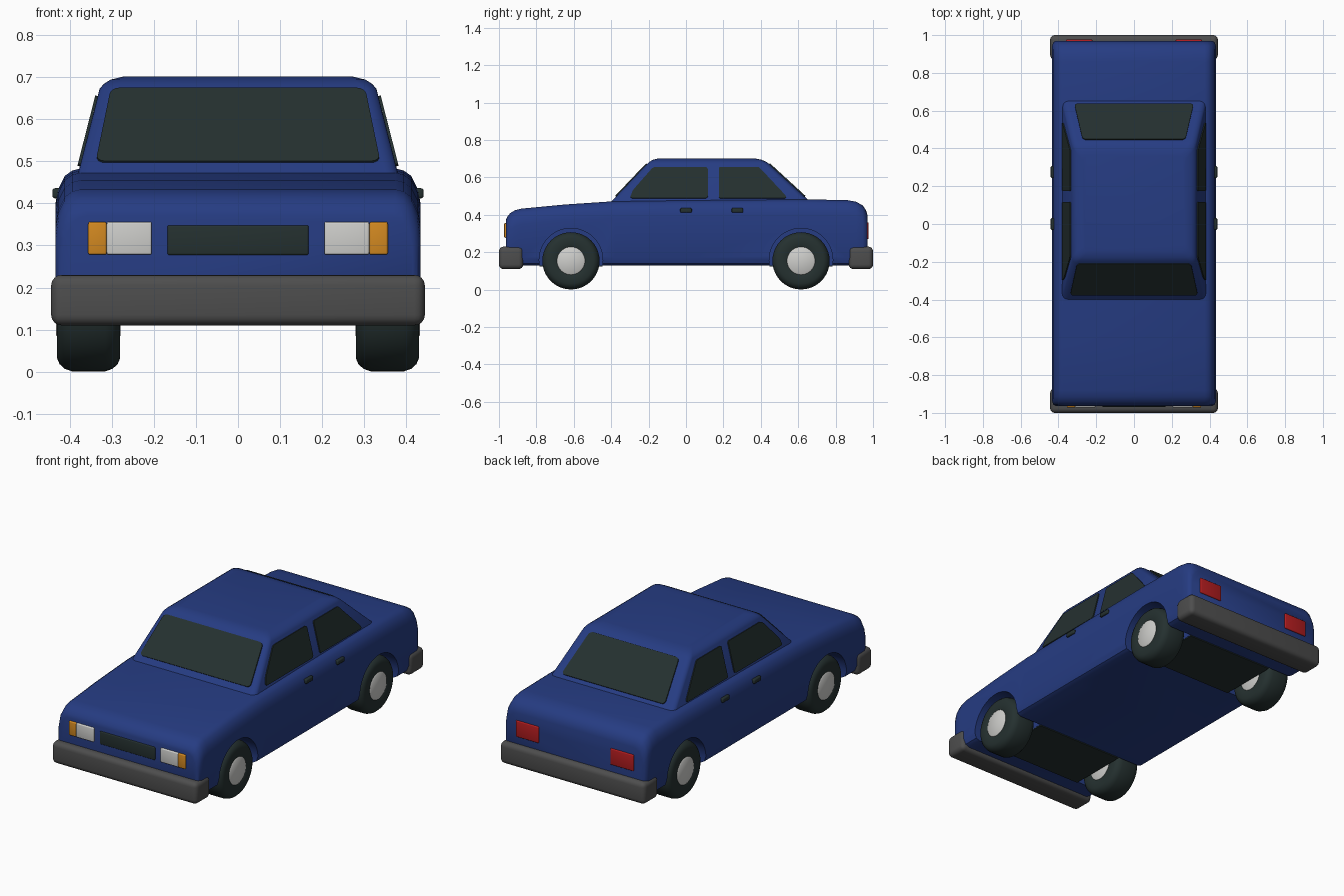
import bpy, bmesh, math
from mathutils import Vector

if "Cube" in bpy.data.objects:
    bpy.data.objects.remove(bpy.data.objects["Cube"])


def material(name, rgb):
    m = bpy.data.materials.new(name)
    m.diffuse_color = (*rgb, 1)
    m.use_nodes = True
    m.node_tree.nodes["Principled BSDF"].inputs["Base Color"].default_value = m.diffuse_color
    return m


BLUE = material("blue paint", (0.019, 0.045, 0.225))
DARK = material("dark glass and rubber", (0.018, 0.030, 0.029))
GREY = material("bumper grey", (0.075, 0.075, 0.075))
WHITE = material("light white", (0.62, 0.62, 0.60))
AMBER = material("amber", (0.65, 0.25, 0.015))
RED = material("red", (0.45, 0.012, 0.014))


def finish(bm, name, mat, angle=40):
    bmesh.ops.recalc_face_normals(bm, faces=bm.faces)
    mesh = bpy.data.meshes.new(name)
    bm.to_mesh(mesh)
    bm.free()
    mesh.materials.append(mat)
    ob = bpy.data.objects.new(name, mesh)
    bpy.context.collection.objects.link(ob)
    smooth(ob, angle)
    return ob


def smooth(ob, angle):
    bpy.ops.object.select_all(action='DESELECT')
    ob.select_set(True)
    bpy.context.view_layer.objects.active = ob
    bpy.ops.object.shade_smooth_by_angle(angle=math.radians(angle))


def loft(name, rings, mat, angle=40):
    """Skin equal-length closed rings and cap both ends."""
    bm = bmesh.new()
    vs = [[bm.verts.new(p) for p in ring] for ring in rings]
    n = len(rings[0])
    for a, b in zip(vs, vs[1:]):
        for i in range(n):
            j = (i + 1) % n
            bm.faces.new((a[i], a[j], b[j], b[i]))
    bm.faces.new(vs[0])
    bm.faces.new(vs[-1])
    return finish(bm, name, mat, angle)


def lathe(name, profile, cy, cz, side, mat, n=40):
    """Turn (x, radius) points about an axis parallel to x."""
    turn = [2 * math.pi * i / n for i in range(n)]
    return loft(name, [[(side * x, cy + r * math.cos(t), cz + r * math.sin(t))
                        for t in turn] for x, r in profile], mat)


def box(name, lo, hi, mat, bevel=0.0, seg=3):
    bm = bmesh.new()
    bmesh.ops.create_cube(bm, size=1)
    for v in bm.verts:
        v.co = [(a + b) / 2 + c * (b - a) for a, b, c in zip(lo, hi, v.co)]
    if bevel:
        bmesh.ops.bevel(bm, geom=bm.edges[:], offset=bevel, segments=seg,
                        profile=0.5, affect='EDGES')
    return finish(bm, name, mat)


def pane(name, pts, out, mat, corner=0.02, thick=0.006):
    """Thin plate with rounded corners lying on a body surface."""
    bm = bmesh.new()
    bm.faces.new([bm.verts.new(p) for p in pts])
    bmesh.ops.bevel(bm, geom=bm.verts[:], offset=corner, segments=4,
                    profile=0.5, affect='VERTICES')
    face = bm.faces[:][0]
    face.normal_update()
    normal = face.normal.copy()
    if normal.dot(Vector(out)) < 0:
        normal.negate()
    ext = bmesh.ops.extrude_face_region(bm, geom=[face], use_keep_orig=True)
    for v in ext['geom']:
        if isinstance(v, bmesh.types.BMVert):
            v.co += normal * thick
    return finish(bm, name, mat, 30)


# Lower body: cross-sections along y (y, half width, top height)
def section(y, w, zt):
    half = [(w - 0.03, 0.13), (w - 0.01, 0.14), (w, 0.17), (w, zt - 0.085),
            (w - 0.006, zt - 0.05), (w - 0.022, zt - 0.018),
            (w - 0.04, zt - 0.005), (w - 0.06, zt)]
    return [(x, y, z) for x, z in half] + [(-x, y, z) for x, z in reversed(half)]


stations = [(-0.963, 0.415, 0.372), (-0.957, 0.427, 0.388), (-0.94, 0.433, 0.409),
            (-0.915, 0.434, 0.424), (-0.88, 0.434, 0.433), (-0.65, 0.434, 0.455),
            (-0.38, 0.434, 0.473), (0.0, 0.434, 0.478), (0.60, 0.434, 0.483),
            (0.86, 0.434, 0.479), (0.91, 0.434, 0.470), (0.945, 0.433, 0.450),
            (0.962, 0.427, 0.425), (0.970, 0.415, 0.40)]
body = loft("body", [section(*s) for s in stations], BLUE)

# Wheel arches cut out of the body
AXLES = {"front": -0.615, "rear": 0.615}
SIDES = {"right": 1, "left": -1}
for y in AXLES.values():
    for s in SIDES.values():
        cutter = lathe("arch_cutter", [(0.268, 0.17), (0.6, 0.17)], y, 0.158, s, BLUE, 48)
        cutter.hide_render = True
        mod = body.modifiers.new("arch", 'BOOLEAN')
        mod.operation, mod.solver, mod.object = 'DIFFERENCE', 'EXACT', cutter
        bpy.context.view_layer.objects.active = body
        bpy.ops.object.modifier_apply(modifier=mod.name)
        bpy.data.objects.remove(cutter)
smooth(body, 40)


# Cabin: rounded rectangles stacked in z
def rounded(z, y0, y1, w, r, n=5):
    ring = []
    for cx, cy, a in ((w - r, y1 - r, 0), (r - w, y1 - r, 90),
                      (r - w, y0 + r, 180), (w - r, y0 + r, 270)):
        for i in range(n + 1):
            t = math.radians(a + 90 * i / n)
            ring.append((cx + r * math.cos(t), cy + r * math.sin(t), z))
    return ring


loft("cabin", [rounded(0.46, -0.41, 0.675, 0.383, 0.03),
               rounded(0.672, -0.208, 0.444, 0.329, 0.03),
               rounded(0.684, -0.195, 0.428, 0.319, 0.03),
               rounded(0.694, -0.178, 0.405, 0.303, 0.03),
               rounded(0.702, -0.145, 0.365, 0.27, 0.03)], BLUE)


# Windscreen and rear window
def front_y(z):
    return -0.41 + (z - 0.46) * 0.953


def back_y(z):
    return 0.675 - (z - 0.46) * 1.09


for name, fy, wb, wt, out in (("windscreen", front_y, 0.338, 0.302, (0, -1, 1)),
                              ("rear_window", back_y, 0.316, 0.272, (0, 1, 1))):
    pane(name, [(-wb, fy(0.497), 0.497), (wb, fy(0.497), 0.497),
                (wt, fy(0.671), 0.671), (-wt, fy(0.671), 0.671)], out, DARK)

# Side windows and door handles
windows = {"front": [(-0.30, 0.488), (0.117, 0.488), (0.117, 0.655), (-0.175, 0.655), (-0.285, 0.53)],
           "rear": [(0.176, 0.488), (0.535, 0.488), (0.535, 0.50), (0.39, 0.655), (0.176, 0.655)]}
for side, s in SIDES.items():
    for end, pts in windows.items():
        pane(f"{side}_{end}_window", [(s * (0.383 - (z - 0.46) * 0.2547), y, z) for y, z in pts],
             (s, 0, 0), DARK, 0.014 if end == "front" else 0.008)
    for end, y in (("front", 0.0), ("rear", 0.275)):
        xs = sorted((s * 0.42, s * 0.441))
        box(f"{side}_{end}_handle", (xs[0], y - 0.031, 0.412), (xs[1], y + 0.031, 0.436), DARK, 0.006)

# Wheels
tyre = [(0.29, 0.06), (0.28, 0.08), (0.28, 0.122), (0.286, 0.136), (0.298, 0.147), (0.315, 0.153),
        (0.395, 0.153), (0.412, 0.147), (0.424, 0.136), (0.43, 0.122), (0.43, 0.08), (0.42, 0.06)]
hub = [(0.279, 0.068), (0.283, 0.075), (0.427, 0.075), (0.432, 0.068)]
for end, y in AXLES.items():
    for side, s in SIDES.items():
        lathe(f"{end}_{side}_tyre", tyre, y, 0.154, s, DARK)
        lathe(f"{end}_{side}_hub", hub, y, 0.154, s, WHITE)
    # Dark underside panel between the wheels
    box(f"{end}_underside", (-0.267, y - 0.168, 0.124), (0.267, y + 0.168, 0.14), DARK)

# Bumpers
box("front_bumper", (-0.444, -1.0, 0.11), (0.444, -0.87, 0.23), GREY, 0.025, 4)
box("rear_bumper", (-0.444, 0.87, 0.11), (0.444, 1.0, 0.23), GREY, 0.025, 4)

# Grille and lights
box("grille", (-0.168, -0.969, 0.277), (0.168, -0.95, 0.348), DARK, 0.005)
for side, s in SIDES.items():
    for name, x0, x1, y0, y1, z0, z1, mat in (
            ("headlight", 0.205, 0.312, -0.972, -0.95, 0.278, 0.356, WHITE),
            ("indicator", 0.312, 0.356, -0.972, -0.95, 0.278, 0.356, AMBER),
            ("tail_light", 0.22, 0.36, 0.95, 0.977, 0.27, 0.36, RED)):
        xs = sorted((s * x0, s * x1))
        box(f"{side}_{name}", (xs[0], y0, z0), (xs[1], y1, z1), mat, 0.005)
